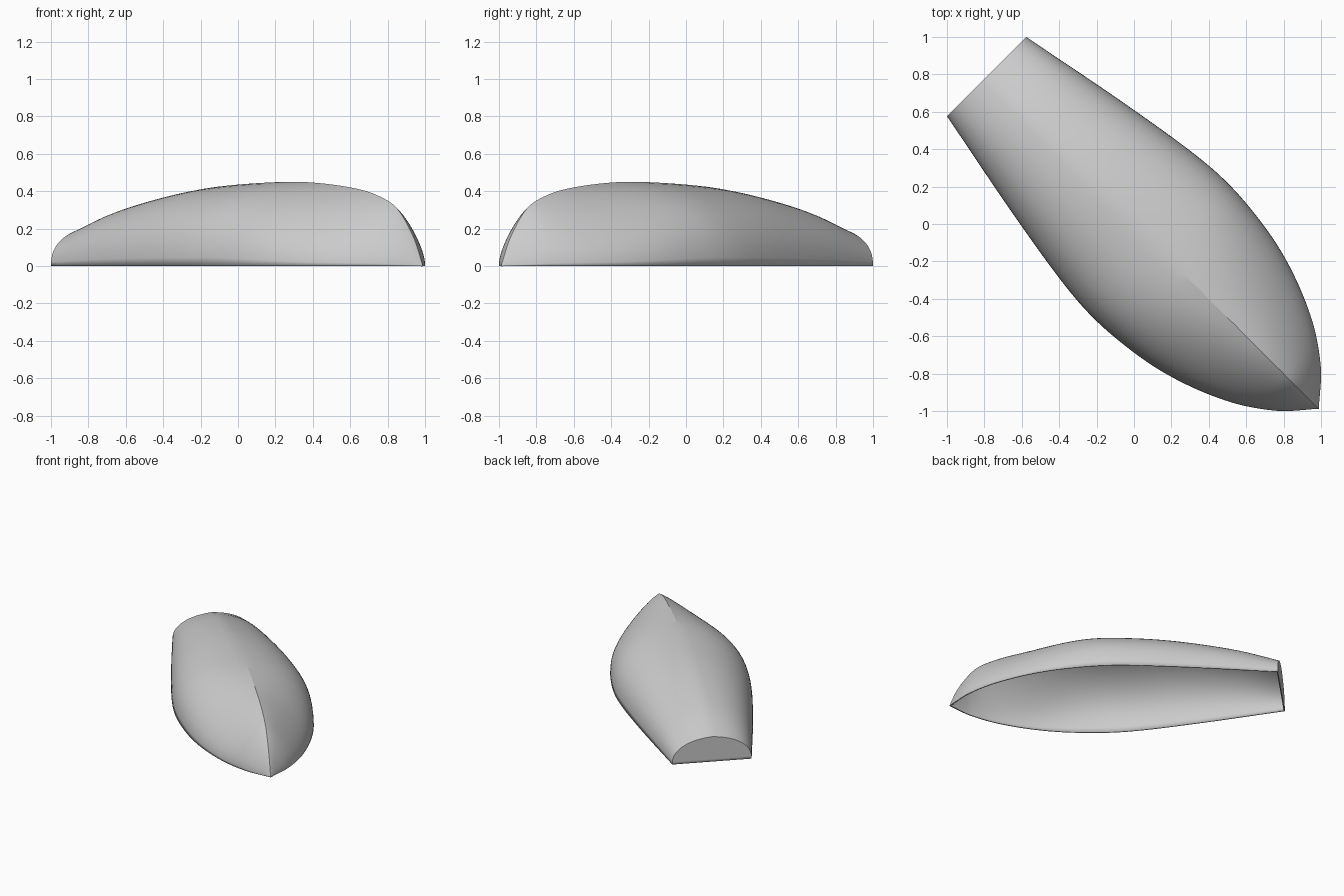
import bpy, bmesh, math
from mathutils import Matrix

cube = bpy.data.objects.get("Cube")
if cube:
    bpy.data.objects.remove(cube, do_unlink=True)

# Hull lines as (distance along keel, value)
HALF_BEAM = [(-1.114, .30), (-.43, .431), (.06, .503), (.35, .502), (.69, .445),
             (1.02, .318), (1.25, .163), (1.397, 0)]
KEEL_HEIGHT = [(-1.114, .205), (-.85, .297), (-.57, .362), (-.28, .41), (0, .435),
               (.38, .45), (.6, .444), (.85, .42), (1.0, .393), (1.13, .35),
               (1.2, .31), (1.27, .235), (1.343, .125), (1.397, 0)]
STERN, BOW = -1.114, 1.397
STATIONS, SIDE = 64, 20


def curve_value(pts, u):
    """Smooth Hermite interpolation through the points."""
    def slope(i):
        a, b = pts[max(i - 1, 0)], pts[min(i + 1, len(pts) - 1)]
        return (b[1] - a[1]) / (b[0] - a[0])
    i = max(k for k in range(len(pts) - 1) if k == 0 or pts[k][0] <= u)
    (u0, p0), (u1, p1) = pts[i], pts[i + 1]
    d = u1 - u0
    t = (u - u0) / d
    return ((1 + 2 * t) * (1 - t) ** 2 * p0 + t * (1 - t) ** 2 * d * slope(i)
            + t * t * (3 - 2 * t) * p1 + t * t * (t - 1) * d * slope(i + 1))


def section(u):
    """Rounded arch with a shallow ridge that sharpens towards the bow."""
    w, h = curve_value(HALF_BEAM, u), curve_value(KEEL_HEIGHT, u)
    f = min(max((u - .2) / .9, 0), 1)
    f = f * f * (3 - 2 * f)
    ridge, power = .13 + .27 * f, 2.4 - .4 * f
    pts = []
    for j in range(-SIDE, SIDE + 1):
        a = abs(j) / SIDE * math.pi / 2
        t = math.sin(a) ** (2 / power)
        z = 0 if abs(j) == SIDE else h * (1 - ridge * t) * math.cos(a) ** (2 / power)
        pts.append((u, math.copysign(w * t, j), z))
    return pts


# Hull skin: lofted sections from transom to bow
bm = bmesh.new()
rows = []
for i in range(STATIONS + 1):
    s = math.sin(i / STATIONS * math.pi / 2)
    rows.append([bm.verts.new(p) for p in section(STERN + (BOW - STERN) * s)])
for a, b in zip(rows, rows[1:]):
    for j in range(2 * SIDE):
        bm.faces.new((a[j], b[j], b[j + 1], a[j + 1]))
bm.faces.new(rows[0])  # flat transom
bmesh.ops.remove_doubles(bm, verts=bm.verts, dist=.0005)
bmesh.ops.recalc_face_normals(bm, faces=bm.faces)
if max(bm.faces, key=lambda f: f.calc_center_median().z).normal.z < 0:
    bmesh.ops.reverse_faces(bm, faces=bm.faces)
bm.transform(Matrix.Rotation(-math.pi / 4, 4, 'Z'))

mesh = bpy.data.meshes.new("hull")
bm.to_mesh(mesh)
bm.free()
hull = bpy.data.objects.new("hull", mesh)
bpy.context.collection.objects.link(hull)

# Plain grey paint
paint = bpy.data.materials.new("light_grey")
paint.use_nodes = True
grey = (.6, .6, .6, 1)
paint.diffuse_color = grey
paint.node_tree.nodes["Principled BSDF"].inputs["Base Color"].default_value = grey
mesh.materials.append(paint)

# Smooth sides with a crisp keel and transom edge
bpy.context.view_layer.objects.active = hull
hull.select_set(True)
bpy.ops.object.shade_smooth_by_angle(angle=math.radians(18))

# Thin shell wall, grown inwards
shell = hull.modifiers.new("shell", 'SOLIDIFY')
shell.thickness = .01
shell.offset = -1
